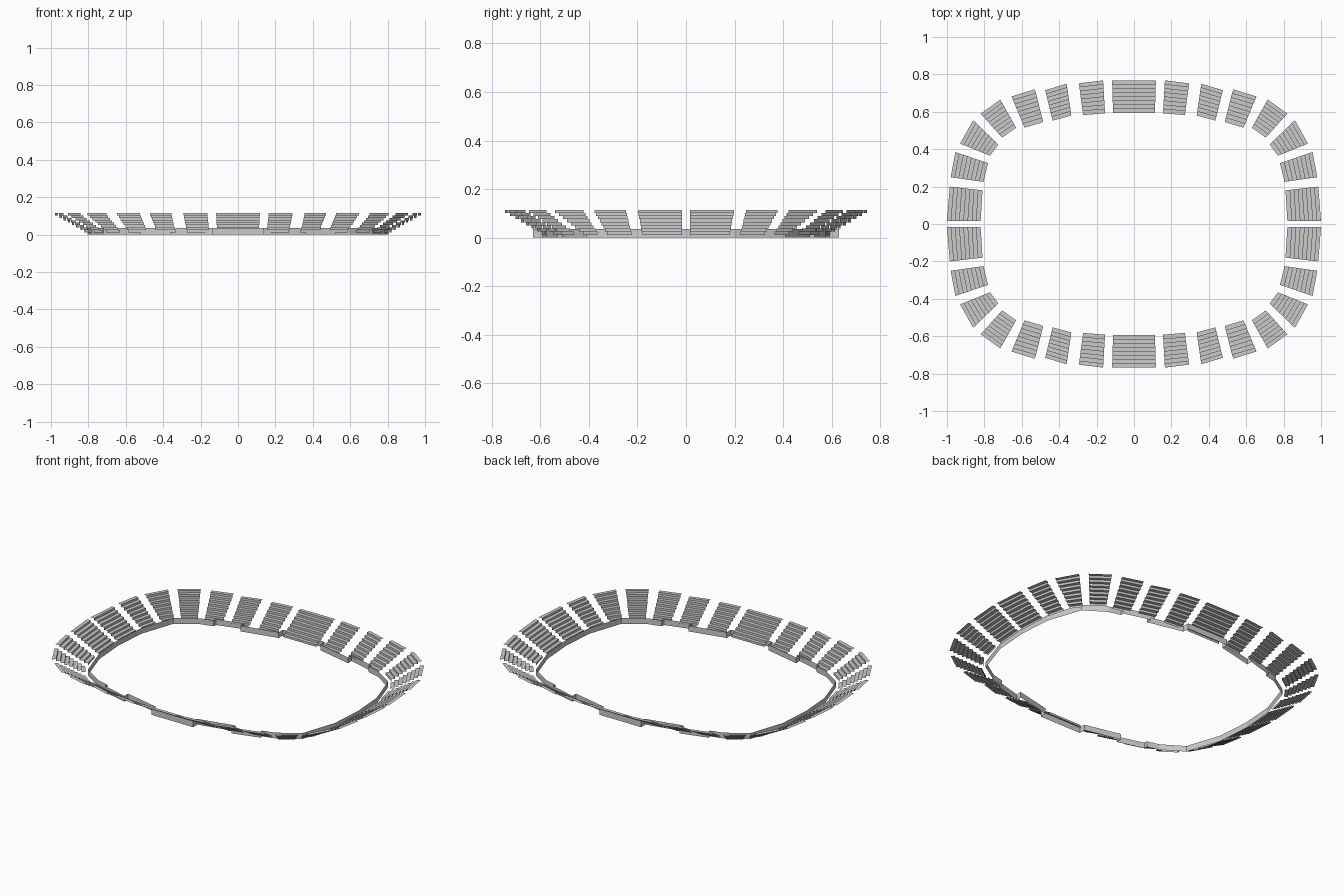
import bpy
import bmesh
from mathutils import Vector

cube = bpy.data.objects.get("Cube")
if cube:
    bpy.data.objects.remove(cube, do_unlink=True)

ROWS = 8
BASE, TOP = 0.012, 0.115
WALL_H = 0.035


def ribbon_object(name, rails):
    """Skin neighbouring rails (equal-length point lists) with quads."""
    bm = bmesh.new()
    rows = [[bm.verts.new(p) for p in rail] for rail in rails]
    for low, high in zip(rows, rows[1:]):
        for i in range(len(low) - 1):
            bm.faces.new((low[i], low[i + 1], high[i + 1], high[i]))
    bmesh.ops.recalc_face_normals(bm, faces=bm.faces)
    mesh = bpy.data.meshes.new(name)
    bm.to_mesh(mesh)
    bm.free()
    obj = bpy.data.objects.new(name, mesh)
    bpy.context.collection.objects.link(obj)
    return obj


def seating(name, inner, outer, sx, sy):
    """Stepped bank of rows: a riser and a tread for every row."""
    def edge(t, z):
        pts = [Vector(a).lerp(Vector(b), t) for a, b in zip(inner, outer)]
        return [(p.x * sx, p.y * sy, z) for p in pts]

    rise = (TOP - BASE) / ROWS
    rails = [edge(0, BASE)]
    for k in range(ROWS):
        z = BASE + rise * (k + 1)
        rails += [edge(k / ROWS, z), edge((k + 1) / ROWS, z)]
    ribbon_object(name, rails)


def wall(name, path, sx, sy):
    """Upright barrier sheet along a plan path."""
    ribbon_object(name, [[(x * sx, y * sy, z) for x, y in path]
                         for z in (0, WALL_H)])


# Plan of one quarter: inner edge, then outer edge of each bank
BANKS = [
    (((.155, .592), (.272, .582)), ((.165, .768), (.295, .752))),
    (((.335, .580), (.435, .553)), ((.360, .750), (.475, .715))),
    (((.485, .545), (.585, .515)), ((.530, .720), (.655, .682))),
    (((.630, .515), (.705, .462)), ((.715, .665), (.820, .590))),
    (((.725, .425), (.770, .365)), ((.860, .555), (.930, .430))),
    (((.780, .325), (.805, .225)), ((.955, .385), (.980, .250))),
    (((.810, .180), (.820, .016)), ((.985, .200), (1.00, .016))),
]

# Barrier plan from the middle of the long side round to the short side
BARRIER = [(0, .63), (.14, .63), (.14, .59), (.36, .54), (.36, .575),
           (.52, .53), (.52, .51), (.595, .49), (.72, .41), (.79, .2), (.805, 0)]

# Wide middle banks on the long sides
for sy, side in ((-1, "front"), (1, "back")):
    seating(f"{side}_middle_seating", ((-.112, .593), (.112, .593)),
            ((-.117, .768), (.117, .768)), 1, sy)
    # Remaining banks and barrier, mirrored to both halves
    for sx, half in ((1, "left"), (-1, "right")):
        for i, (inner, outer) in enumerate(BANKS, 1):
            seating(f"{side}_{half}_seating_{i}", inner, outer, sx, sy)
        wall(f"{side}_{half}_barrier", BARRIER, sx, sy)
